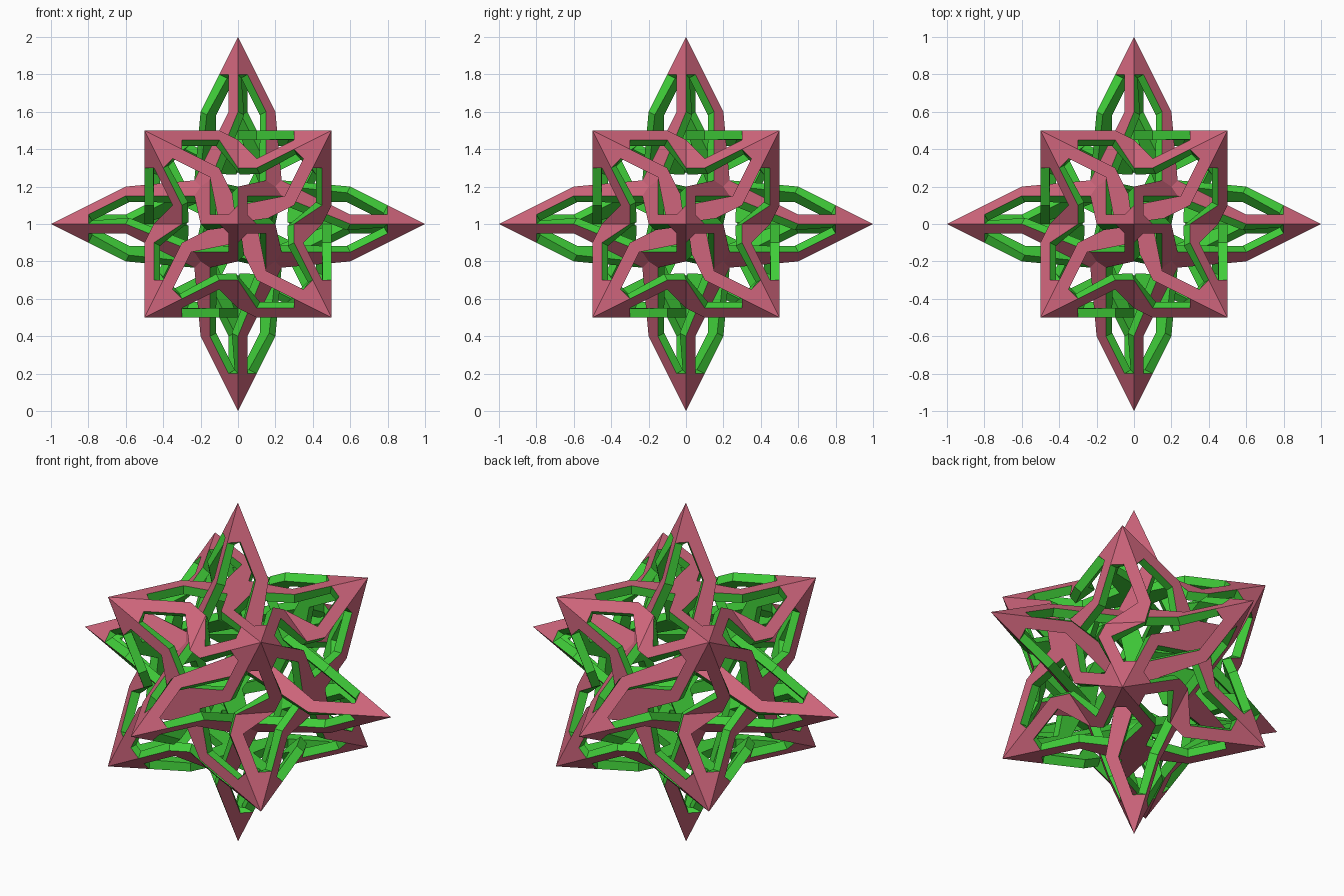
import bpy, bmesh
from itertools import permutations, product
from mathutils import Vector

if "Cube" in bpy.data.objects:
    bpy.data.objects.remove(bpy.data.objects["Cube"])

def material(name, rgb):
    m = bpy.data.materials.new(name)
    m.diffuse_color = (*rgb, 1)
    m.use_nodes = True
    m.node_tree.nodes["Principled BSDF"].inputs["Base Color"].default_value = m.diffuse_color
    return m

RED = material("red_face", (0.62, 0.13, 0.20))
GREEN = material("green_inside", (0.05, 0.60, 0.04))

# Guide points: truncated octahedron corners, where the spike creases meet
core = sorted({tuple(s * c for s, c in zip(sg, p))
               for p in permutations((0, .25, .5))
               for sg in product((1, -1), repeat=3)})
core = [Vector(c) for c in core]
tips = []
for axis in range(3):
    for s in (1, -1):
        t = Vector((0, 0, 0))
        t[axis] = s
        tips.append((t, [c for c in core if c[axis] == s * .5]))
for sg in product((1, -1), repeat=3):
    d = Vector(sg)
    tips.append((d * .5, [c for c in core if abs(c.dot(d) - .75) < 1e-6]))

# One side of a spike as weights of (P, Q): solid point, arm along crease P,
# bend, then the hub (3-, 4- or 2-armed) where it meets the neighbouring arms
def panel(x, hub):
    return [(0, 0), (.4, 0), (.8, 0), x, (hub, hub), x[::-1], (.6, .2), (.2, .2), (0, .4)]

AXIS = panel((.9333333, .6), .8)
SQUARE = panel((.8, .4), 2 / 3)
EDGE = panel((.8, .2), .5)

bm = bmesh.new()
for tip, ring in tips:
    for p in ring:
        for q in ring:
            near = abs((p - q).length - .125 ** .5) < 1e-4
            if near and q.cross(p).dot(tip) > 0:      # P lies counter-clockwise of Q
                if tip.length > .95:
                    shape = AXIS
                elif any(p[i] == q[i] == tip[i] for i in range(3)):
                    shape = SQUARE
                else:
                    shape = EDGE
                pts = [tip + (p - tip) * a + (q - tip) * b for a, b in shape]
                bm.faces.new([bm.verts.new(v) for v in reversed(pts)])
bmesh.ops.remove_doubles(bm, verts=bm.verts, dist=1e-4)

me = bpy.data.meshes.new("spiked_lattice")
bm.to_mesh(me)
bm.free()
me.materials.append(RED)
me.materials.append(GREEN)
star = bpy.data.objects.new("spiked_lattice", me)
star.location.z = 1
bpy.context.collection.objects.link(star)

# Plate thickness, green on the rims and the inner side
sol = star.modifiers.new("thickness", 'SOLIDIFY')
sol.thickness = .05
sol.offset = -1
sol.use_even_offset = False
sol.material_offset = 1
sol.material_offset_rim = 1
